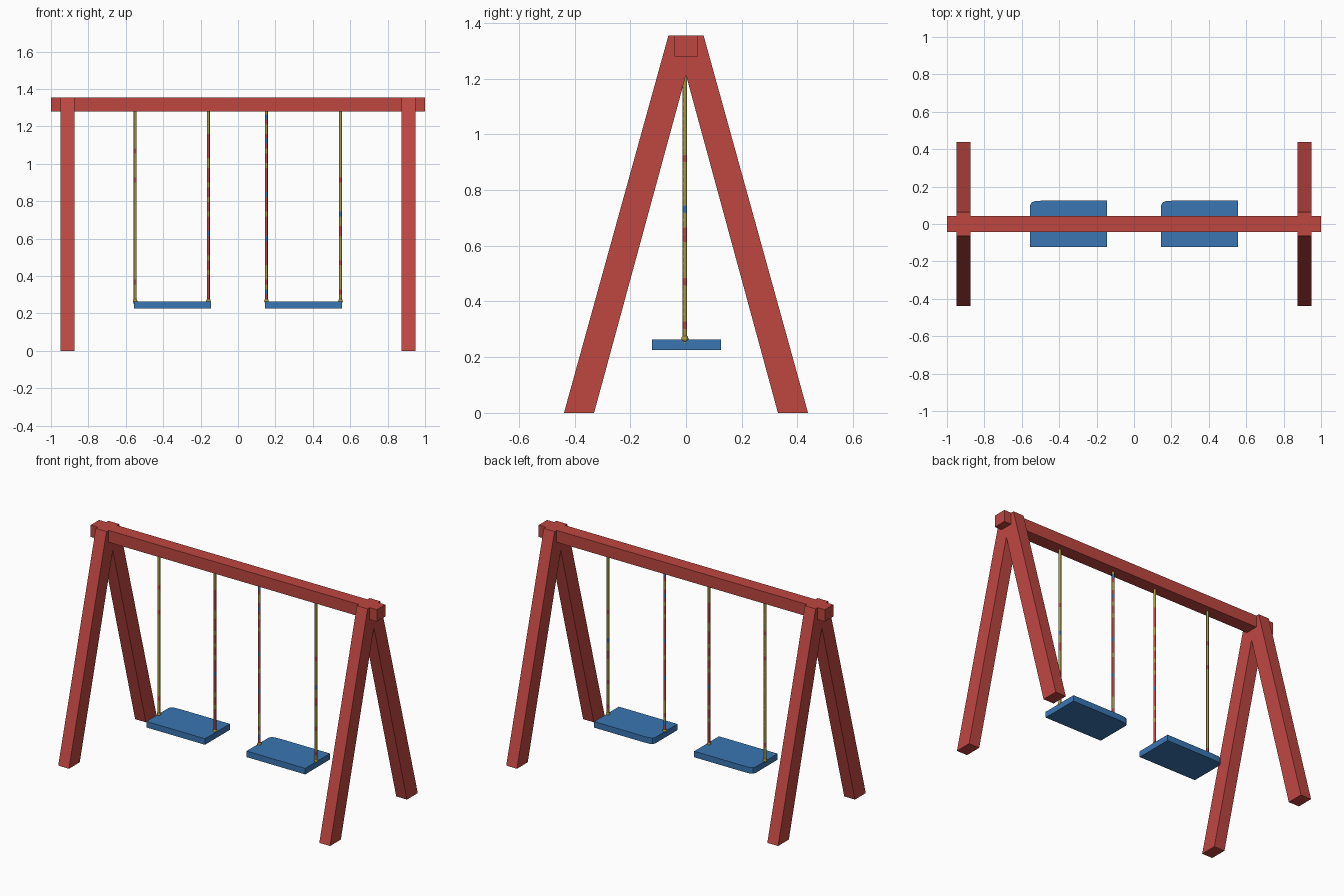
import bpy, bmesh, math, random
from mathutils import Matrix

if "Cube" in bpy.data.objects:
    bpy.data.objects.remove(bpy.data.objects["Cube"])

random.seed(4)


def material(name, rgb):
    m = bpy.data.materials.new(name)
    m.diffuse_color = (*rgb, 1)
    m.use_nodes = True
    m.node_tree.nodes["Principled BSDF"].inputs["Base Color"].default_value = m.diffuse_color
    return m


RED = material("red paint", (0.52, 0.062, 0.053))
BLUE = material("blue paint", (0.042, 0.18, 0.45))
YELLOW = material("yellow rope", (0.40, 0.32, 0.05))


def finish(bm, name, mats):
    bmesh.ops.recalc_face_normals(bm, faces=bm.faces)
    me = bpy.data.meshes.new(name)
    bm.to_mesh(me)
    bm.free()
    for m in mats:
        me.materials.append(m)
    ob = bpy.data.objects.new(name, me)
    bpy.context.collection.objects.link(ob)
    return ob


def prism(name, points, depth, mat):
    """Extrude a closed outline of 3D points along the depth vector."""
    bm = bmesh.new()
    face = bm.faces.new([bm.verts.new(p) for p in points])
    ext = bmesh.ops.extrude_face_region(bm, geom=[face])
    bmesh.ops.translate(bm, vec=depth,
                        verts=[v for v in ext["geom"] if isinstance(v, bmesh.types.BMVert)])
    return finish(bm, name, [mat])


# Top beam
prism("top_beam", [(-1, -0.042, 1.28), (-1, 0.042, 1.28),
                   (-1, 0.042, 1.355), (-1, -0.042, 1.355)], (2, 0, 0), RED)

# A-shaped end frames
half = [(0.33, 0), (0.438, 0), (0.063, 1.355)]
outline = [(0, 1.213)] + half + [(-y, z) for y, z in reversed(half)]
for side, x in (("left", -0.95), ("right", 0.875)):
    prism(side + "_leg_frame", [(x, y, z) for y, z in outline], (0.075, 0, 0), RED)

# Seats, each with one softened back corner
seat = [(-0.205, -0.122), (0.205, -0.122), (0.205, 0.125), (-0.14, 0.125),
        (-0.18, 0.122), (-0.198, 0.115), (-0.205, 0.10)]
for side, cx in (("left", -0.35), ("right", 0.35)):
    prism(side + "_seat", [(cx + x, y, 0.226) for x, y in seat], (0, 0, 0.038), BLUE)


# Ropes in short sections, with some red and blue strands
def rope(name, x, red_share):
    y, z0, z1, r, n, sections = -0.004, 0.25, 1.29, 0.008, 8, 40
    bm = bmesh.new()
    rings = []
    for i in range(sections + 1):
        z = z0 + (z1 - z0) * i / sections
        rings.append([bm.verts.new((x + r * math.cos(a), y + r * math.sin(a), z))
                      for a in (2 * math.pi * k / n for k in range(n))])
    for lo, hi in zip(rings, rings[1:]):
        pick = random.random()
        index = 1 if pick < red_share else 2 if pick > 0.96 else 0
        for k in range(n):
            f = bm.faces.new((lo[k], lo[(k + 1) % n], hi[(k + 1) % n], hi[k]))
            f.material_index = index
            f.smooth = True
    bm.faces.new(rings[0])
    bm.faces.new(rings[-1])
    # knot resting on the seat
    bmesh.ops.create_uvsphere(bm, u_segments=10, v_segments=6, radius=0.013,
                              matrix=Matrix.Translation((x, y, 0.266)))
    finish(bm, name, [YELLOW, RED, BLUE])


for name, x, share in (("left_outer_rope", -0.55, 0.1), ("left_inner_rope", -0.158, 0.6),
                       ("right_inner_rope", 0.152, 0.45), ("right_outer_rope", 0.548, 0.2)):
    rope(name, x, share)
